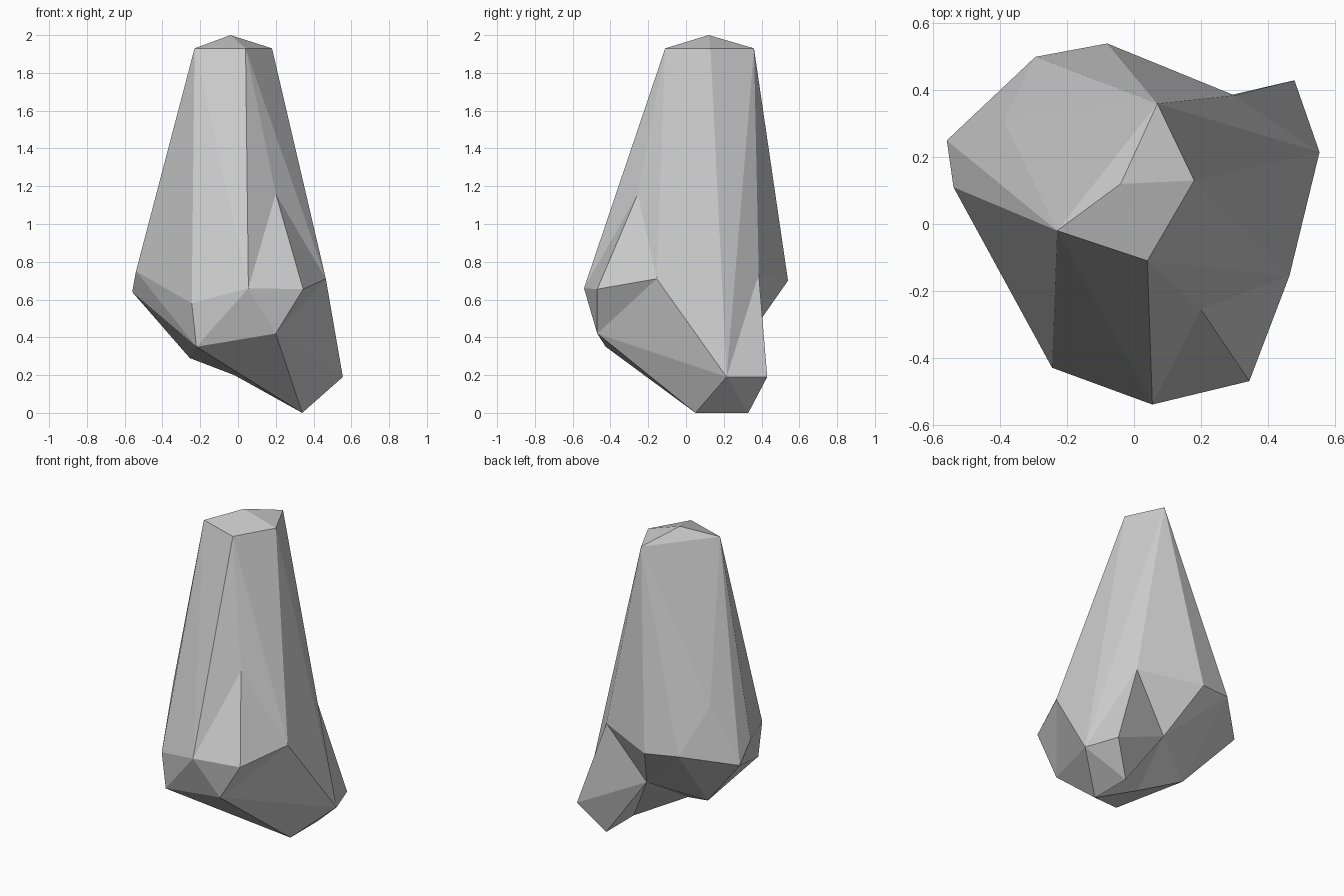
import bpy, bmesh

if "Cube" in bpy.data.objects:
    bpy.data.objects.remove(bpy.data.objects["Cube"])

# Corner points of the faceted rock, grouped by level
P = dict(
    # crown
    T=(-.04, .12, 2), A=(-.23, -.02, 1.93), B=(.04, -.11, 1.93),
    C=(.18, .13, 1.93), D=(.07, .36, 1.93),
    # shoulders
    E=(.2, -.255, 1.16), W=(-.39, .31, 1.0), F=(.465, -.155, .71),
    G=(.345, -.47, .655), H=(.055, -.54, .66), I=(-.245, -.43, .58),
    J=(-.54, .11, .75), K=(-.56, .25, .64), U=(-.295, .5, .72),
    V=(-.08, .54, .7), X=(.3, .385, .735),
    # underside
    L=(.2, -.47, .42), M=(-.22, -.425, .35), N=(-.255, .14, .29),
    Y=(.05, .33, .4), Z=(-.02, .01, .2),
    # foot
    p=(.555, .215, .19), Q=(.48, .43, .19), R=(.34, .05, 0), S=(.34, .33, 0))


def chunk(name, keys):
    """Convex flat-faced chunk of rock around the named corners."""
    bm = bmesh.new()
    for k in keys:
        bm.verts.new(P[k])
    res = bmesh.ops.convex_hull(bm, input=bm.verts[:])
    loose = {v for v in bm.verts if not v.link_faces}
    bmesh.ops.delete(bm, geom=list(loose), context='VERTS')
    bmesh.ops.recalc_face_normals(bm, faces=bm.faces[:])
    me = bpy.data.meshes.new(name)
    bm.to_mesh(me)
    bm.free()
    ob = bpy.data.objects.new(name, me)
    bpy.context.collection.objects.link(ob)
    return ob


# Tall main body, then the front bulge and the two parts of the foot
rock = chunk("rock", "TABCDEWFHIJKUVXLMNYZ")
extras = [chunk("front_bulge", "EFGHL"),
          chunk("foot_root", "CDXFpRLMZY"),
          chunk("foot_tip", "XpQRSY")]

# Fuse the chunks into one solid
bpy.context.view_layer.objects.active = rock
for ob in extras:
    mod = rock.modifiers.new("fuse", 'BOOLEAN')
    mod.operation = 'UNION'
    mod.solver = 'EXACT'
    mod.object = ob
    bpy.ops.object.modifier_apply(modifier=mod.name)
    bpy.data.objects.remove(ob)
